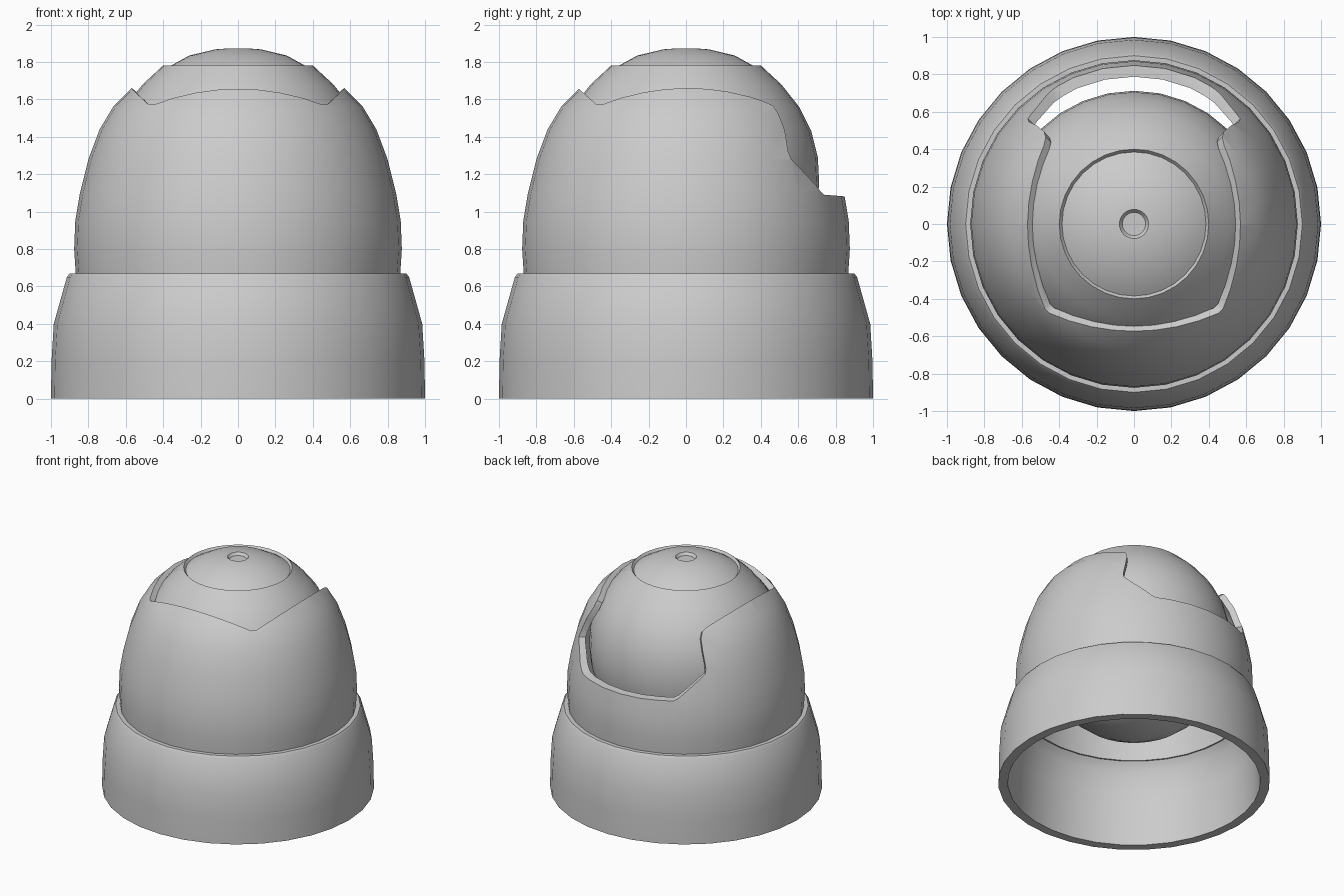
import bpy, bmesh
from math import pi, sin, cos, radians
from mathutils import Vector

if "Cube" in bpy.data.objects:
    bpy.data.objects.remove(bpy.data.objects["Cube"])

SEGS = 32
CENTRE = Vector((0, 0, 1.15))


def finish(name, bm):
    bmesh.ops.recalc_face_normals(bm, faces=bm.faces)
    me = bpy.data.meshes.new(name)
    bm.to_mesh(me)
    bm.free()
    ob = bpy.data.objects.new(name, me)
    bpy.context.collection.objects.link(ob)
    return ob


def lathe(name, profile, closed=False):
    """Revolve (radius, height) points around z."""
    bm = bmesh.new()
    vs = [bm.verts.new((r, 0, z)) for r, z in profile]
    pairs = list(zip(vs, vs[1:])) + ([(vs[-1], vs[0])] if closed else [])
    edges = [bm.edges.new(p) for p in pairs]
    bmesh.ops.spin(bm, geom=vs + edges, cent=(0, 0, 0), axis=(0, 0, 1),
                   angle=2 * pi, steps=SEGS, use_duplicate=False)
    bmesh.ops.remove_doubles(bm, verts=bm.verts, dist=1e-4)
    return finish(name, bm)


def smooth(ob, angle=33):
    bpy.ops.object.select_all(action='DESELECT')
    ob.select_set(True)
    bpy.context.view_layer.objects.active = ob
    bpy.ops.object.shade_smooth_by_angle(angle=radians(angle))


# Base collar, open underneath
collar = lathe("base_collar", [
    (1, 0), (.997, .2), (.985, .4), (.915, .65), (.90, .67), (.835, .67),
    (.85, .645), (.885, .60), (.915, .4), (.93, 0)], closed=True)

# Thin dome shell
shell = lathe("dome_shell", [
    (.867, .66), (.876, .8), (.87, .95), (.845, 1.1), (.80, 1.28), (.74, 1.44),
    (.665, 1.565), (.57, 1.66), (.3, 1.85), (0, 1.9),
    (0, 1.83), (.3, 1.78), (.545, 1.633), (.63, 1.535), (.70, 1.41),
    (.755, 1.26), (.787, 1.09), (.815, .9), (.83, .66)], closed=True)

# Opening cutter: a pyramid spreading from the ball centre (right half, mirrored)
half = [(.45, -.475, .42), (.475, -.45, .42), (.462, .40, .42), (.452, .445, .40),
        (.462, .475, .36), (.50, .507, .28), (.545, .53, .165), (.553, .548, .13),
        (.54, .575, .105), (.44, .725, -.04), (.41, .745, -.06)]
ring = half + [(-x, y, z) for x, y, z in reversed(half)]
bm = bmesh.new()
apex = bm.verts.new(CENTRE)
far = bm.verts.new(CENTRE + Vector((0, .9, 2.7)))
rim = [bm.verts.new(CENTRE + Vector(p) * 3) for p in ring]
for a, b in zip(rim, rim[1:] + rim[:1]):
    bm.faces.new((apex, a, b))
    bm.faces.new((far, b, a))
cutter = finish("opening_cutter", bm)
cutter.hide_render = True

mod = shell.modifiers.new("opening", 'BOOLEAN')
mod.operation = 'DIFFERENCE'
mod.solver = 'EXACT'
mod.object = cutter
bpy.context.view_layer.objects.active = shell
bpy.ops.object.modifier_apply(modifier="opening")
bpy.data.objects.remove(cutter)

# Inner ball with a stepped round cap and a small hole on top
lower = [(.712 * sin(a), 1.15 - .71 * cos(a)) for a in (pi / 2 * i / 8 for i in range(9))]
lower[0] = (0, .44)
ball = lathe("inner_ball", lower + [
    (.705, 1.29), (.67, 1.43), (.605, 1.56), (.51, 1.68), (.40, 1.782),
    (.385, 1.764), (.36, 1.78), (.26, 1.835), (.12, 1.868), (.078, 1.871),
    (.062, 1.85), (0, 1.85)])

for part in (collar, shell, ball):
    smooth(part)
